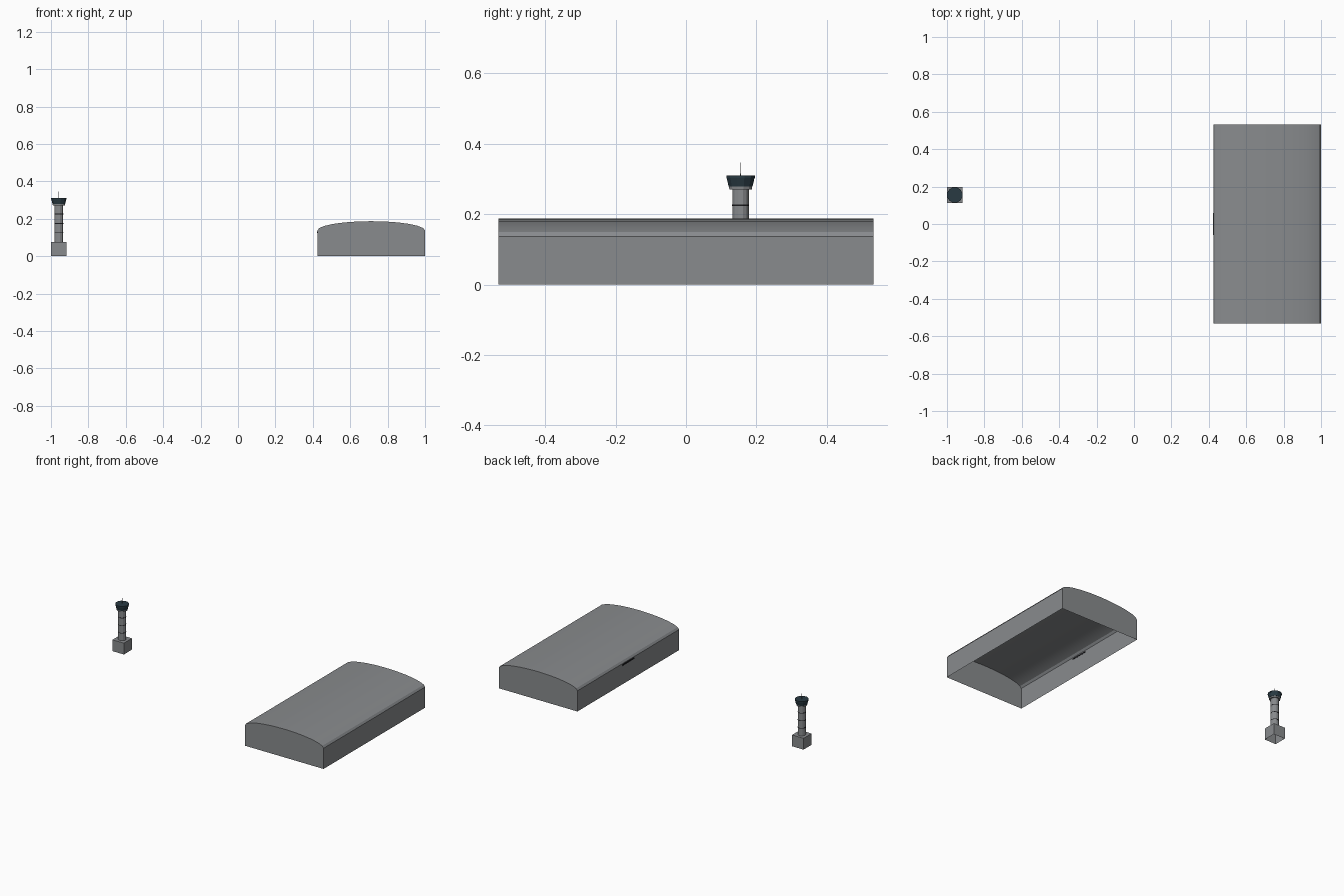
import bpy, bmesh, math
from mathutils import Matrix

if "Cube" in bpy.data.objects:
    bpy.data.objects.remove(bpy.data.objects["Cube"], do_unlink=True)


def material(name, rgb):
    m = bpy.data.materials.new(name)
    m.use_nodes = True
    m.diffuse_color = (*rgb, 1)
    m.node_tree.nodes["Principled BSDF"].inputs["Base Color"].default_value = (*rgb, 1)
    return m


GREY = material("metal grey", (0.25, 0.26, 0.27))
GLASS = material("dark slate glass", (0.022, 0.042, 0.055))
BLACK = material("near black", (0.01, 0.01, 0.012))


def finish(name, bm, mat):
    bmesh.ops.recalc_face_normals(bm, faces=bm.faces)
    mesh = bpy.data.meshes.new(name)
    bm.to_mesh(mesh)
    bm.free()
    mesh.materials.append(mat)
    obj = bpy.data.objects.new(name, mesh)
    bpy.context.collection.objects.link(obj)
    return obj


def box(name, centre, size, mat, open_bottom=False):
    bm = bmesh.new()
    bmesh.ops.create_cube(bm, size=1, matrix=Matrix.Translation(centre) @ Matrix.Diagonal((*size, 1)))
    if open_bottom:
        bm.normal_update()
        under = [f for f in bm.faces if f.normal.z < -0.9]
        bmesh.ops.delete(bm, geom=under, context='FACES')
    return finish(name, bm, mat)


TX, TY = -0.958, 0.155   # tower axis


def drum(name, z0, z1, r0, r1, mat, sides=12):
    bm = bmesh.new()
    place = Matrix.Translation((TX, TY, (z0 + z1) / 2)) @ Matrix.Rotation(math.pi / sides, 4, 'Z')
    bmesh.ops.create_cone(bm, cap_ends=True, segments=sides, radius1=r0, radius2=r1,
                          depth=z1 - z0, matrix=place)
    return finish(name, bm, mat)


# Hangar shell: straight walls under a shallow elliptical roof, open underneath
cx, half_w, half_l, eave, rise, steps = 0.712, 0.288, 0.532, 0.137, 0.05, 12
profile = [(cx + half_w, 0)]
for i in range(steps + 1):
    a = math.pi * i / steps
    profile.append((cx + half_w * math.cos(a), eave + rise * math.sin(a)))
profile.append((cx - half_w, 0))
bm = bmesh.new()
front = [bm.verts.new((x, -half_l, z)) for x, z in profile]
back = [bm.verts.new((x, half_l, z)) for x, z in profile]
for i in range(len(profile) - 1):
    bm.faces.new((front[i], front[i + 1], back[i + 1], back[i]))
bm.faces.new(front)
bm.faces.new(back)
hangar = finish("hangar_shell", bm, GREY)
bpy.context.view_layer.objects.active = hangar
hangar.select_set(True)
bpy.ops.object.shade_smooth_by_angle(angle=math.radians(20))

# Plain sign plate on the hangar wall
box("hangar_sign_plate", (cx - half_w - 0.001, 0, 0.128), (0.003, 0.12, 0.01), BLACK)

# Control tower
box("tower_base", (TX, TY, 0.0375), (0.084, 0.084, 0.075), GREY, open_bottom=True)
drum("tower_shaft", 0.075, 0.272, 0.0245, 0.0245, GREY)
for n in range(3):
    z = 0.125 + 0.05 * n
    drum(f"shaft_band_{n + 1}", z - 0.002, z + 0.002, 0.025, 0.025, BLACK)
drum("cab_floor", 0.27, 0.278, 0.033, 0.034, GREY)
drum("cab_windows", 0.278, 0.303, 0.035, 0.041, GLASS)
drum("cab_roof", 0.303, 0.31, 0.042, 0.042, GLASS)
drum("antenna", 0.31, 0.346, 0.0012, 0.0008, GREY, 6)
